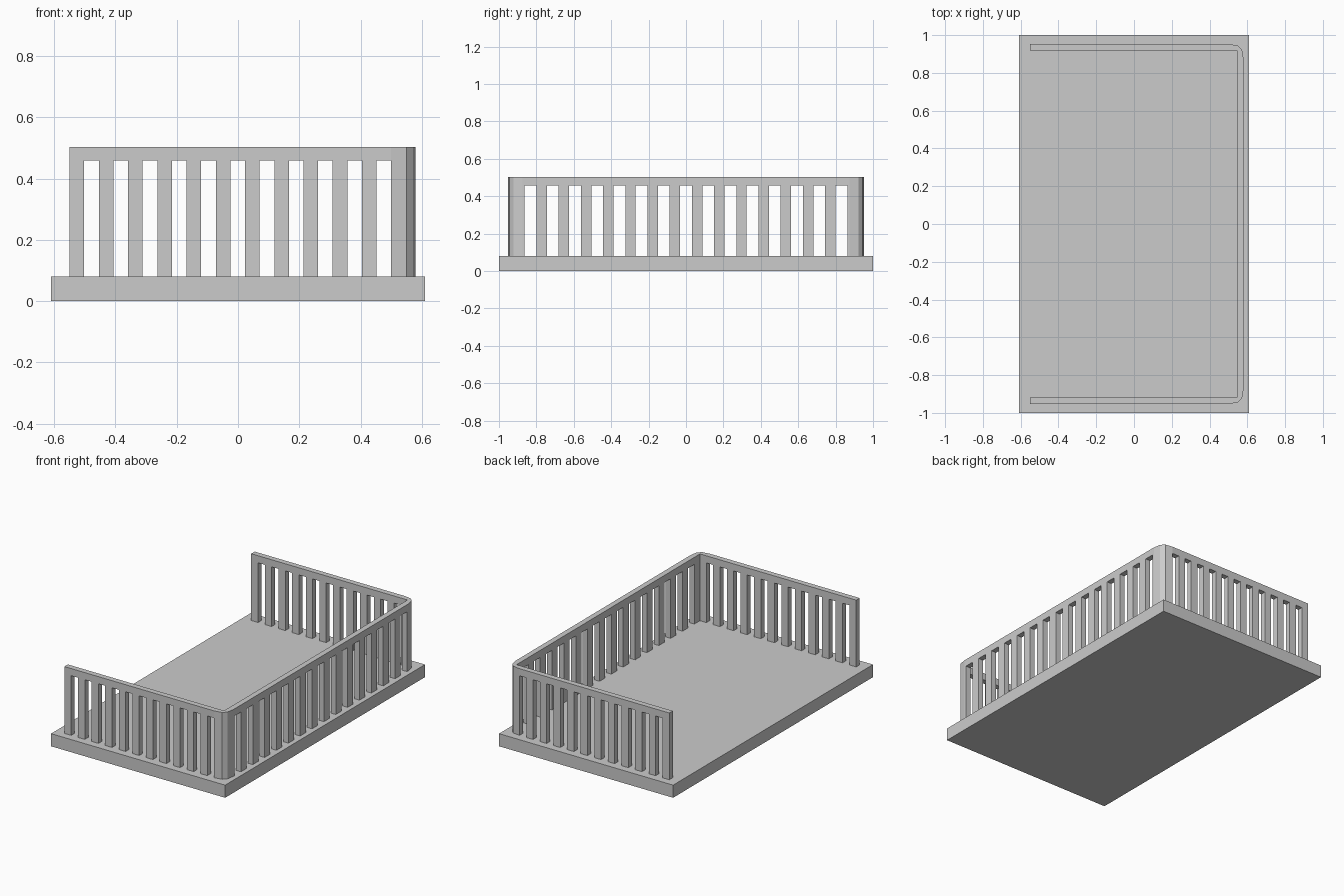
import bpy
import bmesh

cube = bpy.data.objects.get("Cube")
if cube:
    bpy.data.objects.remove(cube)

# One plain grey material
GREY = (0.6, 0.6, 0.6, 1)
grey = bpy.data.materials.new("plain grey")
grey.diffuse_color = GREY
grey.use_nodes = True
grey.node_tree.nodes["Principled BSDF"].inputs["Base Color"].default_value = GREY


def add_prism(bm, outline, z0, z1):
    """Extrude a flat outline from z0 up to z1."""
    face = bm.faces.new([bm.verts.new((x, y, z0)) for x, y in outline])
    ext = bmesh.ops.extrude_face_region(bm, geom=[face])
    top = [v for v in ext["geom"] if isinstance(v, bmesh.types.BMVert)]
    bmesh.ops.translate(bm, verts=top, vec=(0, 0, z1 - z0))


def rect(x0, x1, y0, y1):
    return [(x0, y0), (x1, y0), (x1, y1), (x0, y1)]


def make_object(name, bm):
    bmesh.ops.recalc_face_normals(bm, faces=bm.faces)
    mesh = bpy.data.meshes.new(name)
    bm.to_mesh(mesh)
    bm.free()
    mesh.materials.append(grey)
    obj = bpy.data.objects.new(name, mesh)
    bpy.context.collection.objects.link(obj)
    return obj


# Base slab
BASE_TOP = 0.08
bm = bmesh.new()
add_prism(bm, rect(-0.61, 0.61, -1, 1), 0, BASE_TOP)
make_object("base_slab", bm)

# Three-sided railing wall with rounded outer corners, slightly sunk in the slab
half = [(0.545, -0.918), (-0.55, -0.918), (-0.55, -0.953), (0.50, -0.953),
        (0.55, -0.945), (0.572, -0.922), (0.58, -0.875)]
outline = half + [(x, -y) for x, y in reversed(half)]
bm = bmesh.new()
add_prism(bm, outline, BASE_TOP - 0.01, 0.503)
railing = make_object("railing", bm)

# Openings between the balusters
CUT_BOTTOM, CUT_TOP = 0.05, 0.458
bm = bmesh.new()
for i in range(11):
    x = -0.502 + i * 0.0954
    add_prism(bm, rect(x, x + 0.048, -1.1, 1.1), CUT_BOTTOM, CUT_TOP)
for i in range(15):
    y = (i - 7) * 0.1187
    add_prism(bm, rect(0.52, 0.7, y - 0.0315, y + 0.0315), CUT_BOTTOM, CUT_TOP)
cutter = make_object("opening_cutter", bm)
cutter.hide_render = True

cut = railing.modifiers.new("openings", "BOOLEAN")
cut.operation = "DIFFERENCE"
cut.solver = "EXACT"
cut.object = cutter

# Bake the cut and discard the cutter
bpy.context.view_layer.update()
graph = bpy.context.evaluated_depsgraph_get()
cut_mesh = bpy.data.meshes.new_from_object(railing.evaluated_get(graph))
railing.modifiers.clear()
railing.data = cut_mesh
bpy.data.objects.remove(cutter)
